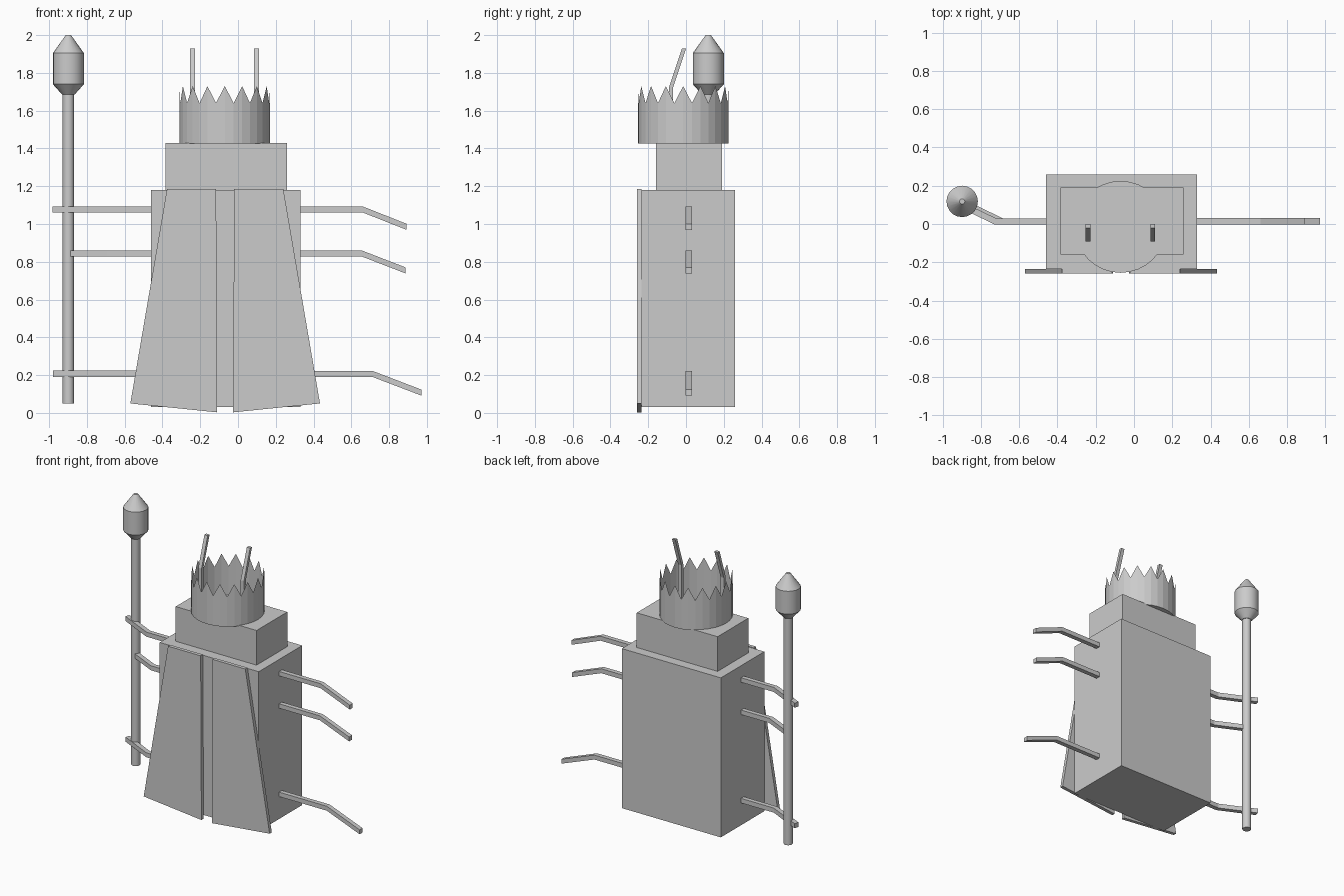
import bpy, bmesh, math
from mathutils import Vector

if "Cube" in bpy.data.objects:
    bpy.data.objects.remove(bpy.data.objects["Cube"])

CX = -0.065          # centre line of the figure
CY = -0.015          # centre of the crown


def finish(name, bm):
    bmesh.ops.recalc_face_normals(bm, faces=bm.faces[:])
    mesh = bpy.data.meshes.new(name)
    bm.to_mesh(mesh)
    bm.free()
    obj = bpy.data.objects.new(name, mesh)
    bpy.context.collection.objects.link(obj)
    return obj


def box(name, lo, hi):
    bm = bmesh.new()
    bmesh.ops.create_cube(bm, size=1)
    for v in bm.verts:
        v.co = [l + (c + 0.5) * (h - l) for c, l, h in zip(v.co, lo, hi)]
    return finish(name, bm)


def prism(name, points, offset):
    """Extrude a flat outline along offset."""
    bm = bmesh.new()
    face = bm.faces.new([bm.verts.new(p) for p in points])
    ext = bmesh.ops.extrude_face_region(bm, geom=[face], use_keep_orig=True)
    verts = [g for g in ext["geom"] if isinstance(g, bmesh.types.BMVert)]
    bmesh.ops.translate(bm, verts=verts, vec=offset)
    return finish(name, bm)


def bar(name, path, shift, depth):
    """Bent bar: centre path, thickened by +-shift, extruded by depth."""
    s, d = Vector(shift), Vector(depth)
    pts = [Vector(p) - d / 2 for p in path]
    return prism(name, [p - s for p in pts] + [p + s for p in reversed(pts)], d)


def lathe(name, profile, x, y, sides):
    bm = bmesh.new()
    rings = []
    for r, z in profile:
        rings.append([bm.verts.new((x + r * math.cos(2 * math.pi * i / sides),
                                    y + r * math.sin(2 * math.pi * i / sides), z))
                      for i in range(sides)])
    for a, b in zip(rings, rings[1:]):
        for i in range(sides):
            j = (i + 1) % sides
            bm.faces.new((a[i], a[j], b[j], b[i]))
    bm.faces.new(rings[0])
    bm.faces.new(rings[-1])
    return finish(name, bm)


# Body and head blocks
box("body", (-0.46, -0.235, 0.03), (0.33, 0.26, 1.18))
box("head", (-0.385, -0.16, 1.18), (0.26, 0.19, 1.43))

# Flared robe panels, mirrored about the centre line
for side, label in ((-1, "left"), (1, "right")):
    outline = [(0.048, 1.185), (0.308, 1.185), (0.502, 0.05), (0.042, 0.003)]
    prism("robe_panel_" + label,
          [(CX - 0.003 + side * x, -0.26, z) for x, z in outline], (0, 0.025, 0))

# Crown: open shell with a closed base and 16 pointed teeth
bm = bmesh.new()
n, radius = 32, 0.24
low, top = [], []
for i in range(n):
    a = 2 * math.pi * i / n
    x, y = CX - 0.005 + radius * math.cos(a), CY + radius * math.sin(a)
    low.append(bm.verts.new((x, y, 1.425)))
    top.append(bm.verts.new((x, y, 1.64 if i % 2 else 1.73)))
for i in range(n):
    j = (i + 1) % n
    bm.faces.new((low[i], low[j], top[j], top[i]))
bm.faces.new(low)
finish("crown", bm)

# Antennae rising inside the crown and tilting backward
for x, label in ((-0.24, "left"), (0.098, "right")):
    bar("antenna_" + label,
        [(x, -0.08, 1.42), (x, -0.08, 1.72), (x, -0.01, 1.93)],
        (0, 0.011, 0), (0.026, 0, 0))

# Three arms per side: right ones droop, left ones bend back to the staff
arms = [("upper", 1.077, 0.66, 0.893, 0.985, -0.725, -0.977),
        ("middle", 0.844, 0.655, 0.888, 0.754, -0.69, -0.888),
        ("lower", 0.207, 0.71, 0.972, 0.107, -0.725, -0.975)]
for label, z, kink, end, end_z, lkink, lend in arms:
    bar("right_arm_" + label,
        [(0.32, 0.014, z), (kink, 0.014, z), (end, 0.014, end_z)],
        (0, 0, 0.016), (0, 0.033, 0))
    bar("left_arm_" + label,
        [(-0.45, 0.014, z), (lkink, 0.014, z), (lend, 0.014 + 0.48 * (lkink - lend), z)],
        (0.004, 0.016, 0), (0, 0, 0.033))

# Staff with a bud-shaped tip
lathe("staff_pole", [(0.03, 0.05), (0.03, 1.72)], -0.898, 0.118, 20)
lathe("staff_tip", [(0.033, 1.685), (0.082, 1.74), (0.082, 1.905), (0.014, 2.0)],
      -0.898, 0.118, 20)
for name in ("staff_pole", "staff_tip"):
    obj = bpy.data.objects[name]
    bpy.ops.object.select_all(action='DESELECT')
    obj.select_set(True)
    bpy.context.view_layer.objects.active = obj
    bpy.ops.object.shade_smooth_by_angle(angle=math.radians(25))
